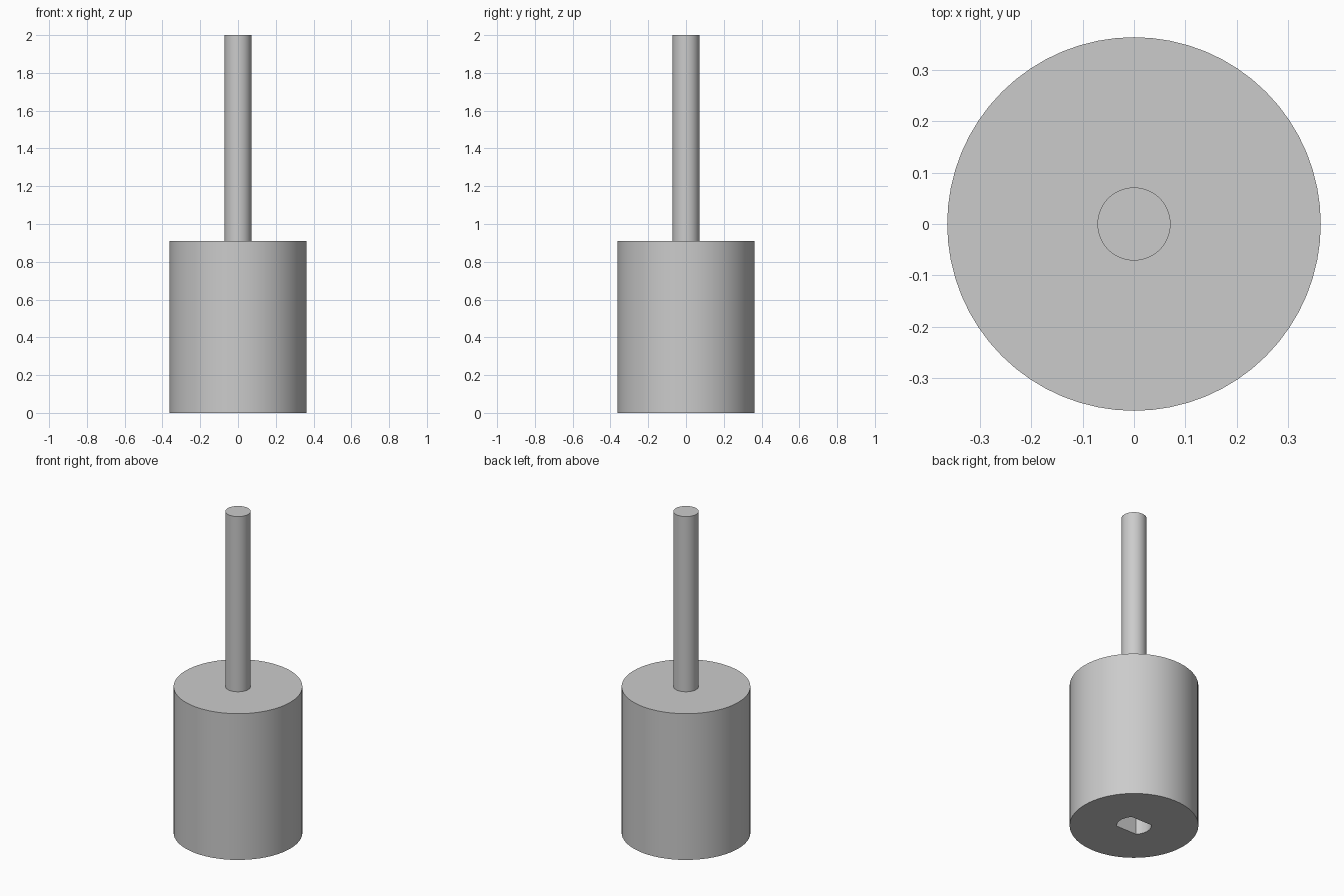
import bpy
import bmesh
from math import acos, cos, sin, pi

if "Cube" in bpy.data.objects:
    bpy.data.objects.remove(bpy.data.objects["Cube"], do_unlink=True)

SEGMENTS = 64
BODY_RADIUS, BODY_TOP = 0.363, 0.91
SHAFT_RADIUS, SHAFT_TOP = 0.071, 2.0
HOLE_RADIUS, HOLE_FLAT, HOLE_DEPTH = 0.098, 0.067, 0.33

grey = bpy.data.materials.new("plain grey")
grey.use_nodes = True
grey.diffuse_color = (0.6, 0.6, 0.6, 1)
grey.node_tree.nodes["Principled BSDF"].inputs["Base Color"].default_value = (0.6, 0.6, 0.6, 1)


def prism(name, outline, bottom, top):
    """Extrude a closed outline upward into a solid."""
    bm = bmesh.new()
    face = bm.faces.new([bm.verts.new((x, y, bottom)) for x, y in outline])
    new = bmesh.ops.extrude_face_region(bm, geom=[face], use_keep_orig=True)["geom"]
    verts = [v for v in new if isinstance(v, bmesh.types.BMVert)]
    bmesh.ops.translate(bm, verts=verts, vec=(0, 0, top - bottom))
    bmesh.ops.recalc_face_normals(bm, faces=bm.faces)
    mesh = bpy.data.meshes.new(name)
    bm.to_mesh(mesh)
    bm.free()
    mesh.materials.append(grey)
    obj = bpy.data.objects.new(name, mesh)
    bpy.context.collection.objects.link(obj)
    return obj


def arc(radius, start, end, steps):
    return [(radius * cos(a), radius * sin(a))
            for a in (start + (end - start) * i / steps for i in range(steps + 1))]


def circle(radius):
    return arc(radius, 0, 2 * pi, SEGMENTS)[:-1]


# Body and shaft
body = prism("body", circle(BODY_RADIUS), 0, BODY_TOP)
shaft = prism("shaft", circle(SHAFT_RADIUS), BODY_TOP, SHAFT_TOP)

# Socket in the underside: round with two flat sides
half = pi / 2 - acos(HOLE_FLAT / HOLE_RADIUS)
socket = arc(HOLE_RADIUS, -half, half, 16) + arc(HOLE_RADIUS, pi - half, pi + half, 16)
cutter = prism("socket_cutter", socket, -0.1, HOLE_DEPTH)
cutter.hide_render = True

cut = body.modifiers.new("socket", 'BOOLEAN')
cut.operation = 'DIFFERENCE'
cut.solver = 'EXACT'
cut.object = cutter
bpy.context.view_layer.objects.active = body
bpy.ops.object.modifier_apply(modifier=cut.name)
bpy.data.objects.remove(cutter, do_unlink=True)

# Soft round sides with crisp rims
bpy.ops.object.select_all(action='DESELECT')
for obj in (body, shaft):
    obj.select_set(True)
bpy.ops.object.shade_smooth_by_angle(angle=pi / 6)
